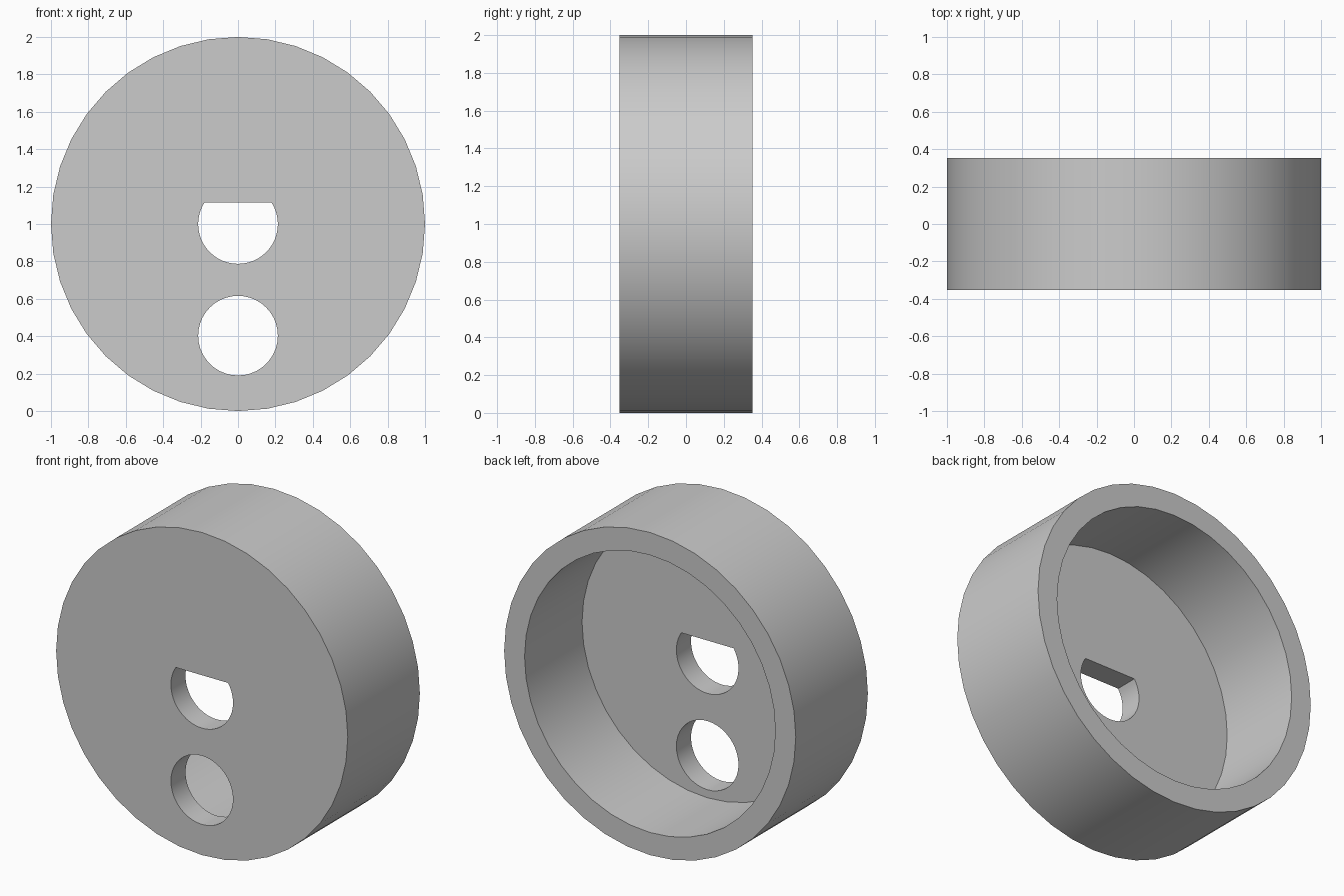
import bpy, bmesh, math

cube = bpy.data.objects.get("Cube")
if cube:
    bpy.data.objects.remove(cube, do_unlink=True)

HALF_DEPTH = 0.353
FLOOR_Y = -0.21      # inner face of the front plate
SEGMENTS = 40

grey = bpy.data.materials.new("plain grey")
grey.use_nodes = True
grey.diffuse_color = (0.6, 0.6, 0.6, 1)
grey.node_tree.nodes["Principled BSDF"].inputs["Base Color"].default_value = (0.6, 0.6, 0.6, 1)


def arc(radius, z, start=0.0, sweep=math.tau):
    """Points (x, z) along an arc; a full turn leaves out the repeated end."""
    full = sweep >= math.tau
    count = SEGMENTS if full else SEGMENTS + 1
    return [(radius * math.cos(start + sweep * i / SEGMENTS),
             z + radius * math.sin(start + sweep * i / SEGMENTS)) for i in range(count)]


def prism(name, outline, y0, y1):
    """Extrude an x-z outline along y."""
    bm = bmesh.new()
    face = bm.faces.new([bm.verts.new((x, y0, z)) for x, z in outline])
    extruded = bmesh.ops.extrude_face_region(bm, geom=[face], use_keep_orig=True)["geom"]
    moved = [v for v in extruded if isinstance(v, bmesh.types.BMVert)]
    bmesh.ops.translate(bm, verts=moved, vec=(0, y1 - y0, 0))
    bmesh.ops.recalc_face_normals(bm, faces=bm.faces)
    mesh = bpy.data.meshes.new(name)
    bm.to_mesh(mesh)
    bm.free()
    mesh.materials.append(grey)
    obj = bpy.data.objects.new(name, mesh)
    bpy.context.collection.objects.link(obj)
    return obj


# Round cup lying on its side, open at the back
body = prism("round_cup", arc(1.0, 1.0), -HALF_DEPTH, HALF_DEPTH)

# Cavity, D-shaped shaft hole and round offset hole
bore = 0.213
flat = math.asin(0.115 / bore)
cutters = [
    prism("cavity_cutter", arc(0.86, 1.0), FLOOR_Y, 1),
    prism("shaft_hole_cutter", arc(bore, 1.0, math.pi - flat, math.pi + 2 * flat), -1, 0),
    prism("round_hole_cutter", arc(bore, 0.403), -1, 0),
]
for cutter in cutters:
    cutter.hide_render = True
    cut = body.modifiers.new(cutter.name, "BOOLEAN")
    cut.operation = "DIFFERENCE"
    cut.solver = "EXACT"
    cut.object = cutter

# Bake the cuts and drop the cutters
bpy.context.view_layer.update()
result = bpy.data.meshes.new_from_object(body.evaluated_get(bpy.context.evaluated_depsgraph_get()))
body.modifiers.clear()
body.data = result
for cutter in cutters:
    bpy.data.objects.remove(cutter, do_unlink=True)

# Smooth round walls with crisp rims
bpy.ops.object.select_all(action="DESELECT")
body.select_set(True)
bpy.context.view_layer.objects.active = body
bpy.ops.object.shade_smooth_by_angle(angle=math.radians(30))
